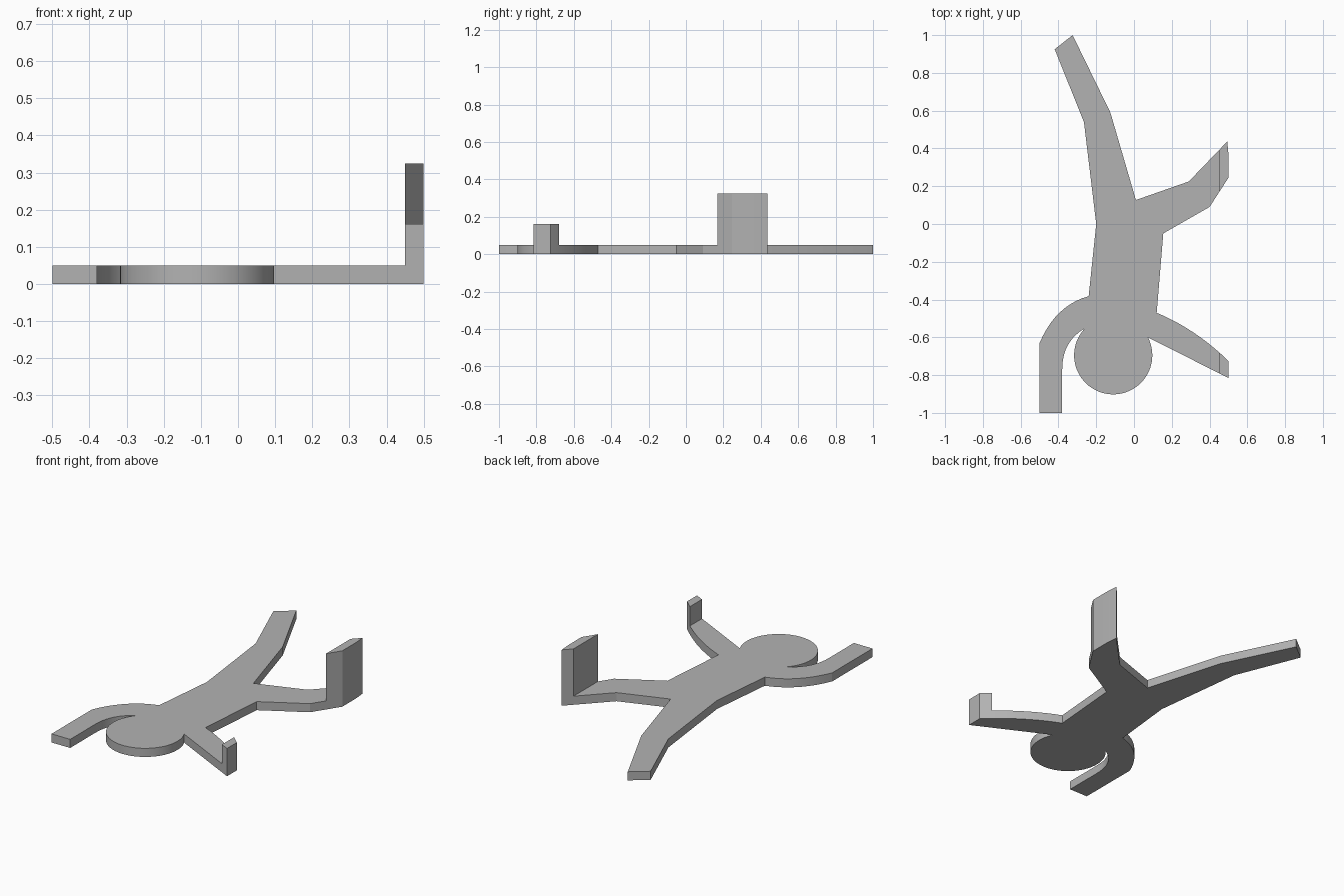
import bpy
import bmesh
import math
from mathutils import Vector

cube = bpy.data.objects.get("Cube")
if cube:
    bpy.data.objects.remove(cube, do_unlink=True)

THICK = 0.05
BEND_X = 0.45


def curve(a, ctrl, b, steps=10):
    """Quadratic curve from a to b, both ends included."""
    a, ctrl, b = Vector(a), Vector(ctrl), Vector(b)
    return [a.lerp(ctrl, i / steps).lerp(ctrl.lerp(b, i / steps), i / steps)
            for i in range(steps + 1)]


def arc(centre, radius, start, end, steps=48):
    """Circular arc, angles in degrees."""
    angles = [math.radians(start + (end - start) * i / steps) for i in range(steps + 1)]
    return [Vector((centre[0] + radius * math.cos(t), centre[1] + radius * math.sin(t)))
            for t in angles]


# Outline, clockwise from the straight leg
legs = [(-0.265, 0.54), (-0.42, 0.925), (-0.325, 1.0), (-0.125, 0.59), (0.01, 0.127),
        (0.29, 0.225), (0.494, 0.437), (0.5, 0.37), (0.5, 0.245), (0.4, 0.09), (0.155, -0.05)]
left_arm = curve((0.12, -0.47), (0.325, -0.555), (0.5, -0.725)) + [(0.5, -0.815)]
head = arc((-0.11, -0.695), 0.207, 27, -222)
right_arm = (curve((-0.268, -0.557), (-0.38, -0.627), (-0.38, -0.77))
             + [(-0.38, -1.0), (-0.5, -1.0)]
             + curve((-0.5, -0.63), (-0.415, -0.43), (-0.24, -0.382)))
outline = legs + left_arm + head + right_arm + [(-0.2, 0.0)]

# Flat body plate
bm = bmesh.new()
base = bm.faces.new([bm.verts.new((p[0], p[1], 0)) for p in outline])
plate = bmesh.ops.extrude_face_region(bm, geom=[base])
bmesh.ops.translate(bm, vec=(0, 0, THICK),
                    verts=[v for v in plate["geom"] if isinstance(v, bmesh.types.BMVert)])
bmesh.ops.recalc_face_normals(bm, faces=bm.faces[:])

# Upturned foot and hand raised beyond the bend line
bmesh.ops.bisect_plane(bm, geom=bm.verts[:] + bm.edges[:] + bm.faces[:],
                       plane_co=(BEND_X, 0, 0), plane_no=(1, 0, 0))
tips = [f for f in bm.faces if f.normal.z > 0.9
        and all(v.co.x > BEND_X - 0.001 for v in f.verts)]
for tip in tips:
    height = 0.325 if tip.calc_center_median().y > 0 else 0.162
    raised = bmesh.ops.extrude_discrete_faces(bm, faces=[tip])["faces"][0]
    bmesh.ops.translate(bm, vec=(0, 0, height - THICK), verts=raised.verts[:])
bmesh.ops.recalc_face_normals(bm, faces=bm.faces[:])

mesh = bpy.data.meshes.new("flat_figure")
bm.to_mesh(mesh)
bm.free()
figure = bpy.data.objects.new("flat_figure", mesh)
bpy.context.collection.objects.link(figure)

# Plain grey finish
grey = bpy.data.materials.new("plain_grey")
grey.use_nodes = True
colour = (0.45, 0.45, 0.45, 1)
grey.diffuse_color = colour
grey.node_tree.nodes["Principled BSDF"].inputs["Base Color"].default_value = colour
mesh.materials.append(grey)

bpy.context.view_layer.objects.active = figure
figure.select_set(True)
bpy.ops.object.shade_smooth_by_angle(angle=math.radians(14))
